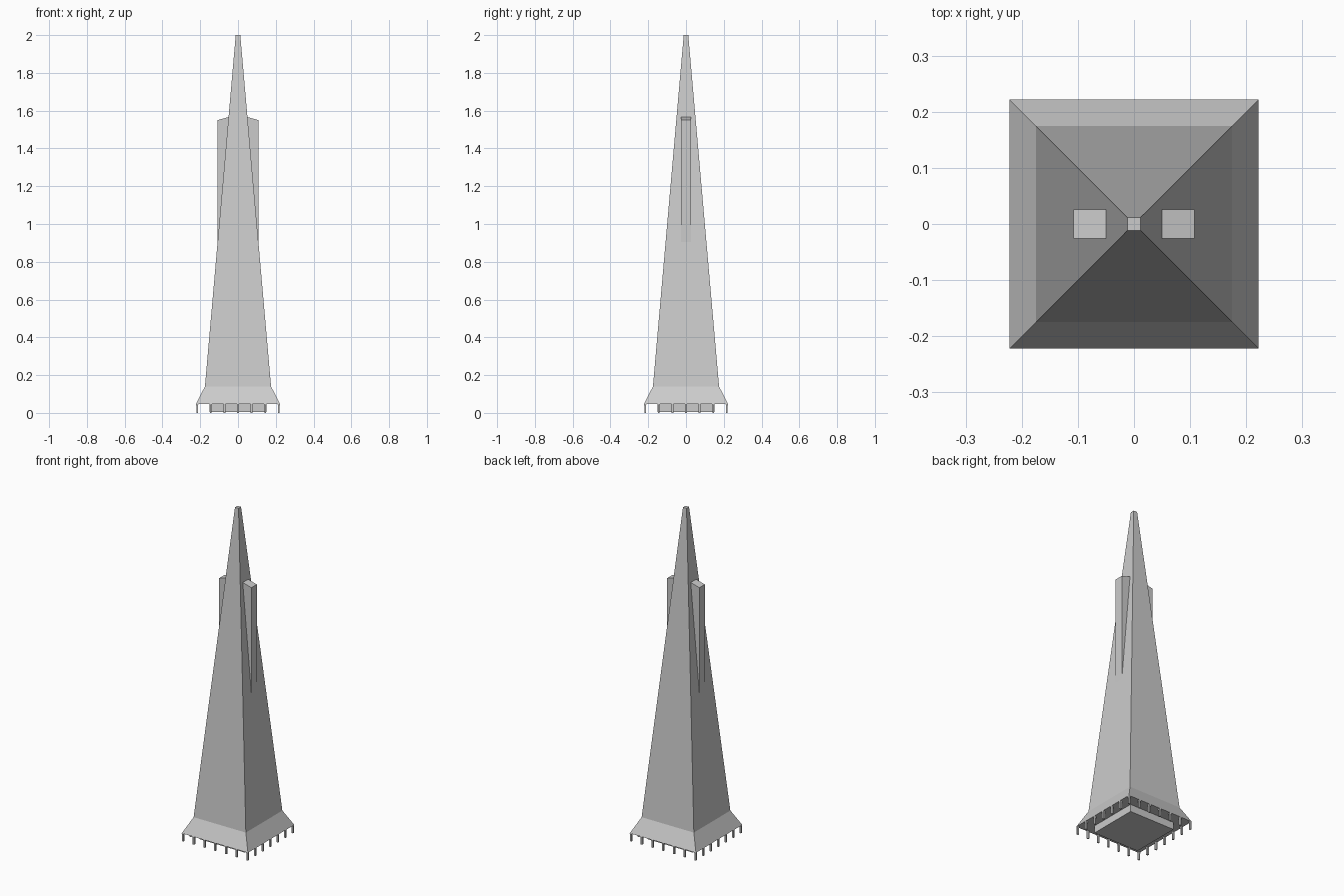
import bpy
import bmesh

cube = bpy.data.objects.get("Cube")
if cube:
    bpy.data.objects.remove(cube, do_unlink=True)

# Single pale concrete colour
concrete = bpy.data.materials.new("pale_concrete")
concrete.use_nodes = True
COLOUR = (0.6, 0.6, 0.6, 1)
concrete.diffuse_color = COLOUR
concrete.node_tree.nodes["Principled BSDF"].inputs["Base Color"].default_value = COLOUR


def add_object(name, bm):
    bmesh.ops.recalc_face_normals(bm, faces=bm.faces)
    mesh = bpy.data.meshes.new(name)
    bm.to_mesh(mesh)
    bm.free()
    mesh.materials.append(concrete)
    obj = bpy.data.objects.new(name, mesh)
    bpy.context.collection.objects.link(obj)
    return obj


def add_stack(bm, profile, cx=0, cy=0):
    """Closed stack of square sections, each given as (half width, height)."""
    rings = [[bm.verts.new((cx + sx * h, cy + sy * h, z))
              for sx, sy in ((-1, -1), (1, -1), (1, 1), (-1, 1))]
             for h, z in profile]
    for low, high in zip(rings, rings[1:]):
        for i in range(4):
            j = (i + 1) % 4
            bm.faces.new((low[i], low[j], high[j], high[i]))
    bm.faces.new(rings[0][::-1])
    bm.faces.new(rings[-1])


def stack_object(name, profile):
    bm = bmesh.new()
    add_stack(bm, profile)
    return add_object(name, bm)


# Tapering shaft with flared skirt, and the recessed lobby below it
BASE, SKIRT_TOP = 0.048, 0.14
stack_object("tower_shaft", [(0.222, BASE), (0.175, SKIRT_TOP), (0.012, 2.0)])
stack_object("lobby_core", [(0.152, 0.004), (0.152, BASE)])

# Side wings with tops sloping down outwards
for name, side in (("left_wing", 1), ("right_wing", -1)):
    bm = bmesh.new()
    outline = [(0.05, 0.9), (0.108, 0.9), (0.108, 1.55), (0.05, 1.566)]
    face = bm.faces.new([bm.verts.new((side * x, -0.026, z)) for x, z in outline])
    extruded = bmesh.ops.extrude_face_region(bm, geom=[face])["geom"]
    bmesh.ops.translate(bm, vec=(0, 0.052, 0),
                        verts=[v for v in extruded if isinstance(v, bmesh.types.BMVert)])
    add_object(name, bm)

# Perimeter posts, flaring where they meet the skirt
bm = bmesh.new()
STEPS, EDGE = 6, 0.216
for i in range(STEPS + 1):
    for j in range(STEPS + 1):
        if i in (0, STEPS) or j in (0, STEPS):
            add_stack(bm, [(0.005, 0), (0.005, 0.038), (0.006, BASE)],
                      EDGE * (2 * i / STEPS - 1), EDGE * (2 * j / STEPS - 1))
add_object("perimeter_posts", bm)
